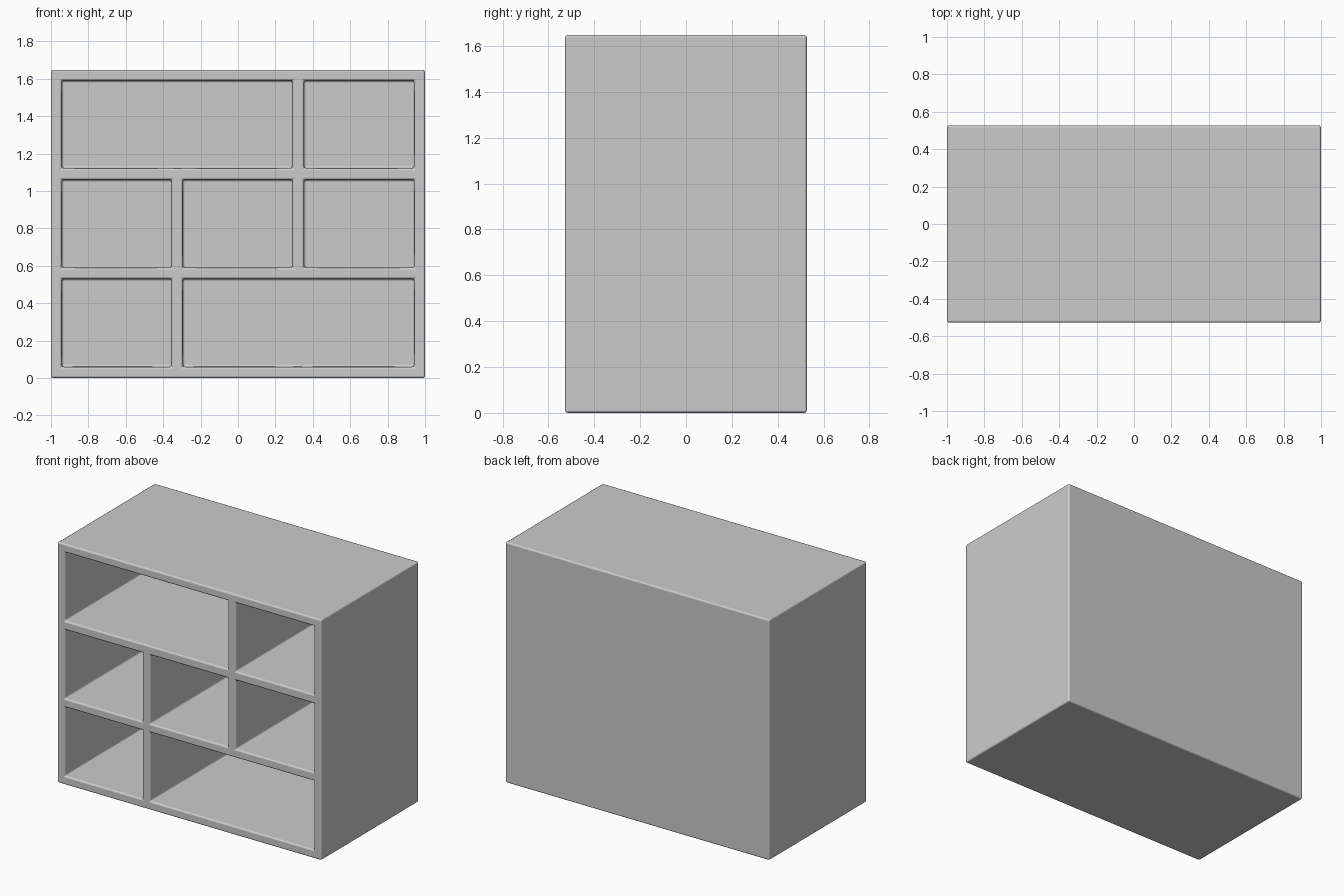
import bpy, bmesh

if "Cube" in bpy.data.objects:
    bpy.data.objects.remove(bpy.data.objects["Cube"])

# Overall size and grid lines (panel edges) of the front
DEPTH, BACK = 1.055, 0.06
XS = [-1.0, -0.942, -0.355, -0.295, 0.292, 0.353, 0.942, 1.0]
ZS = [0.0, 0.06, 0.53, 0.59, 1.06, 1.122, 1.59, 1.648]
# Openings per row as (first column, last column) of grid cells
OPENINGS = {1: [(1, 1), (3, 5)],
            3: [(1, 1), (3, 3), (5, 5)],
            5: [(1, 3), (5, 5)]}

bm = bmesh.new()

# Front frame: a grid of cells with the openings left out
v = [[bm.verts.new((x, -DEPTH / 2, z)) for x in XS] for z in ZS]
for r in range(len(ZS) - 1):
    for c in range(len(XS) - 1):
        if not any(a <= c <= b for a, b in OPENINGS.get(r, [])):
            bm.faces.new((v[r][c], v[r][c + 1], v[r + 1][c + 1], v[r + 1][c]))


def on_outline(edge):
    a, b = (w.co for w in edge.verts)
    return (a.x == b.x and abs(a.x) == 1.0) or (a.z == b.z and (a.z < 0.01 or a.z > 1.64))


def push_back(edges, distance):
    """Extrude a rim towards the back and close it there."""
    geom = bmesh.ops.extrude_edge_only(bm, edges=edges)["geom"]
    verts = [g for g in geom if isinstance(g, bmesh.types.BMVert)]
    bmesh.ops.translate(bm, verts=verts, vec=(0, distance, 0))


# Compartments and outer shell
rims = [e for e in bm.edges if e.is_boundary]
outer = [e for e in rims if on_outline(e)]
inner = [e for e in rims if not on_outline(e)]
push_back(inner, DEPTH - BACK)
push_back(outer, DEPTH)
bmesh.ops.holes_fill(bm, edges=[e for e in bm.edges if e.is_boundary], sides=0)
bmesh.ops.recalc_face_normals(bm, faces=bm.faces[:])
for f in bm.faces:
    f.smooth = True

mesh = bpy.data.meshes.new("shelf_cabinet")
bm.to_mesh(mesh)
bm.free()
cabinet = bpy.data.objects.new("shelf_cabinet", mesh)
bpy.context.collection.objects.link(cabinet)

# Softly rounded edges with clean flat panels
bevel = cabinet.modifiers.new("soft_edges", 'BEVEL')
bevel.width = 0.012
bevel.segments = 2
bevel.limit_method = 'ANGLE'
bevel.harden_normals = True
